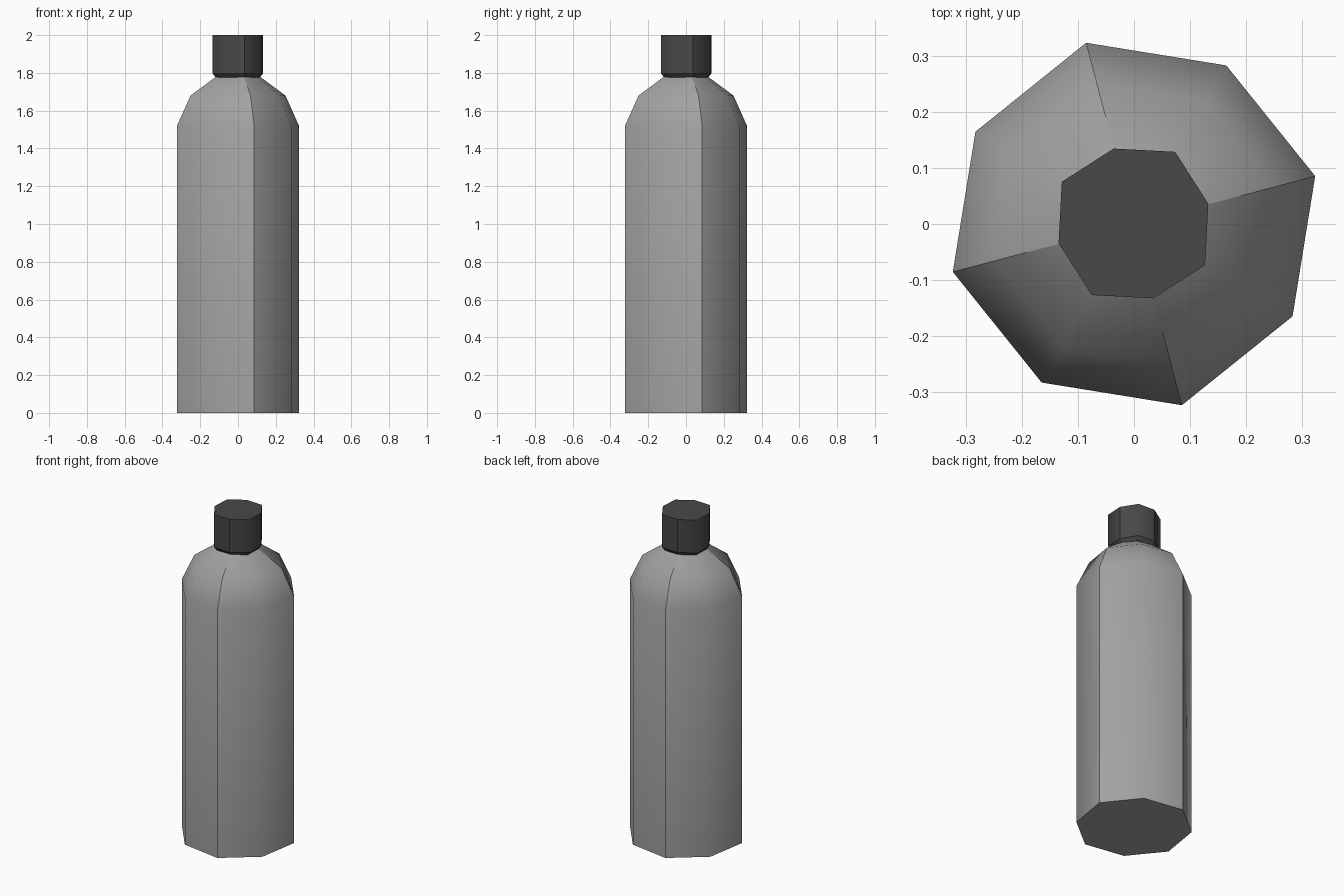
import bpy, bmesh
from math import radians, cos, sin

cube = bpy.data.objects.get("Cube")
if cube:
    bpy.data.objects.remove(cube, do_unlink=True)

SIDES = 8
TURN = radians(14.8)


def material(name, value):
    mat = bpy.data.materials.new(name)
    mat.use_nodes = True
    colour = (value, value, value, 1)
    mat.diffuse_color = colour
    mat.node_tree.nodes["Principled BSDF"].inputs["Base Color"].default_value = colour
    return mat


def octagonal_part(name, profile, odd_scale, mat, sharp_rings, centre=(0, 0)):
    """Stack octagon rings (radius, z); every other upright edge is sharp."""
    bm = bmesh.new()
    rings = []
    for radius, z in profile:
        ring = []
        for i in range(SIDES):
            r = radius * (odd_scale if i % 2 else 1)
            a = TURN + radians(360 / SIDES) * i
            ring.append(bm.verts.new((centre[0] + r * cos(a), centre[1] + r * sin(a), z)))
        rings.append(ring)
    for low, high in zip(rings, rings[1:]):
        for i in range(SIDES):
            j = (i + 1) % SIDES
            bm.faces.new((low[i], low[j], high[j], high[i])).smooth = True
        for i in range(0, SIDES, 2):
            bm.edges.get((low[i], high[i])).smooth = False
    bm.faces.new(rings[0][::-1])
    bm.faces.new(rings[-1])
    for k in sharp_rings:
        for i in range(SIDES):
            bm.edges.get((rings[k][i], rings[k][i - 1])).smooth = False
    mesh = bpy.data.meshes.new(name)
    bm.to_mesh(mesh)
    bm.free()
    mesh.materials.append(mat)
    obj = bpy.data.objects.new(name, mesh)
    bpy.context.collection.objects.link(obj)
    return obj


body_grey = material("body grey", 0.36)
cap_grey = material("cap dark grey", 0.065)

# Bottle body with stepped shoulder
octagonal_part("bottle_body", [(0.334, 0), (0.334, 1.52), (0.26, 1.68), (0.12, 1.78)],
               0.979, body_grey, (0, -1))

# Screw cap with chamfered lower rim
octagonal_part("bottle_cap", [(0.12, 1.775), (0.138, 1.797), (0.138, 2.0)],
               1.07, cap_grey, (0, 1, -1), (-0.001, 0.001))
